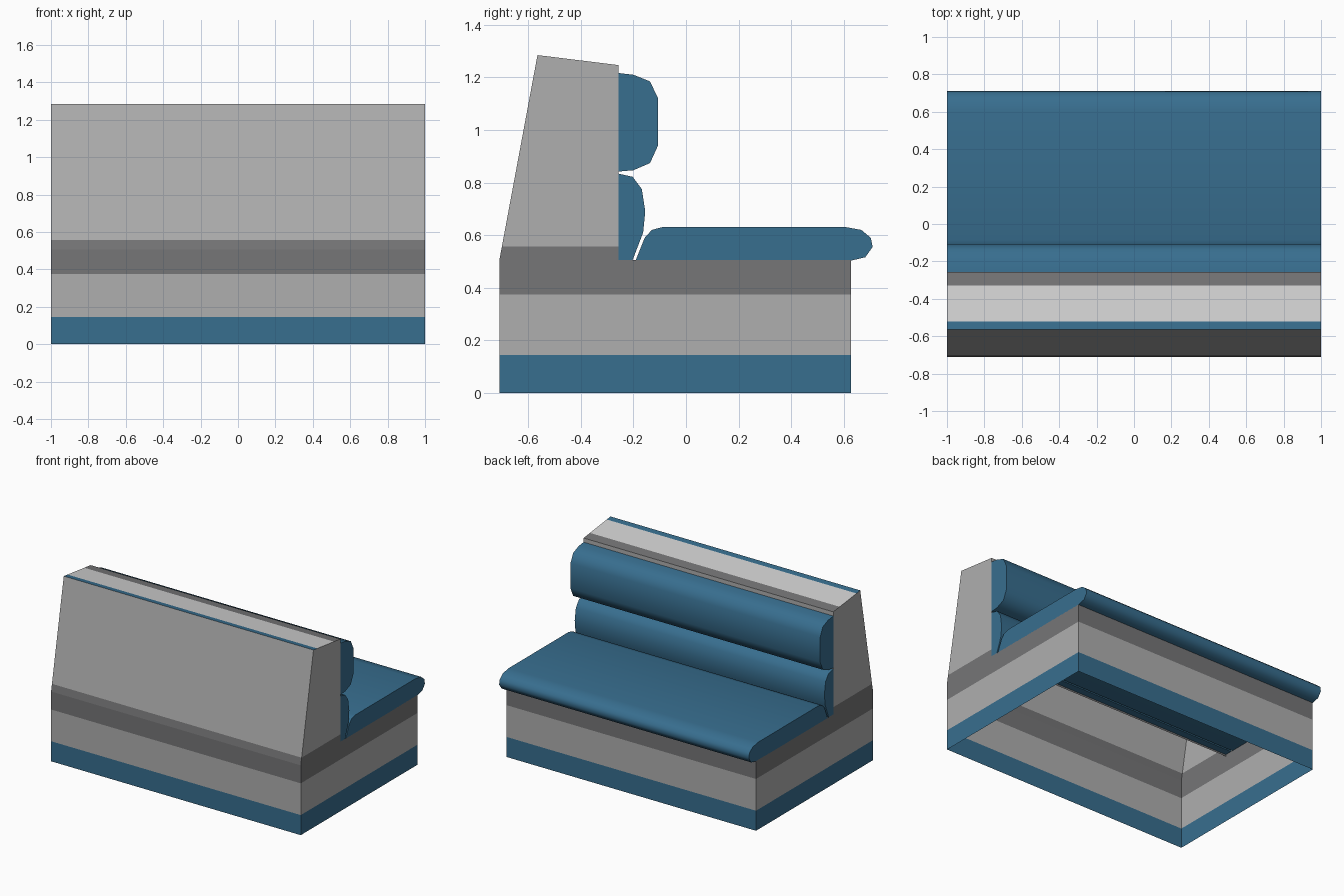
import bpy, bmesh, math

if "Cube" in bpy.data.objects:
    bpy.data.objects.remove(bpy.data.objects["Cube"])


def material(name, r, g, b):
    m = bpy.data.materials.new(name)
    m.diffuse_color = (r, g, b, 1)
    m.use_nodes = True
    m.node_tree.nodes["Principled BSDF"].inputs["Base Color"].default_value = m.diffuse_color
    return m


BLUE = material("blue", 0.039, 0.156, 0.275)
GRAY = material("gray", 0.43, 0.43, 0.43)
DARK = material("dark gray", 0.18, 0.18, 0.185)
LIGHT = material("light gray", 0.65, 0.65, 0.65)
MATS = [BLUE, GRAY, DARK, LIGHT]


def finish(bm, name, mats):
    mesh = bpy.data.meshes.new(name)
    bm.to_mesh(mesh)
    bm.free()
    for m in mats:
        mesh.materials.append(m)
    ob = bpy.data.objects.new(name, mesh)
    bpy.context.collection.objects.link(ob)
    return ob


def cushion(name, profile):
    """Extrude a (y, z) profile across the whole width."""
    bm = bmesh.new()
    a = [bm.verts.new((-1, y, z)) for y, z in profile]
    b = [bm.verts.new((1, y, z)) for y, z in profile]
    n = len(profile)
    for i in range(n):
        j = (i + 1) % n
        bm.faces.new((a[i], a[j], b[j], b[i]))
    bm.faces.new(a)
    bm.faces.new(b[::-1])
    bmesh.ops.recalc_face_normals(bm, faces=bm.faces)
    ob = finish(bm, name, [BLUE])
    bpy.ops.object.select_all(action='DESELECT')
    ob.select_set(True)
    bpy.context.view_layer.objects.active = ob
    bpy.ops.object.shade_smooth_by_angle(angle=math.radians(55))


# Bench shell, open underneath, with horizontal colour bands
BACK_LOW, BACK_TOP, FRONT_TOP = (-0.71, 0.505), (-0.565, 1.285), (-0.257, 1.247)
bm = bmesh.new()


def strip(p, q):
    (y0, z0), (y1, z1) = p, q
    return bm.faces.new([bm.verts.new(c) for c in
                         ((-1, y0, z0), (1, y0, z0), (1, y1, z1), (-1, y1, z1))])


strip((-0.71, 0), BACK_LOW)
strip(BACK_LOW, BACK_TOP)
strip(FRONT_TOP, (-0.257, 0.49))
strip((0.627, 0.505), (0.627, 0))
for s in (-1, 1):
    for poly in (((-0.71, 0), (0.627, 0), (0.627, 0.505), (-0.257, 0.505), BACK_LOW),
                 (BACK_LOW, (-0.257, 0.505), FRONT_TOP, BACK_TOP)):
        pts = poly if s > 0 else poly[::-1]
        bm.faces.new([bm.verts.new((s, y, z)) for y, z in pts])
for z in (0.145, 0.375, 0.557):
    bmesh.ops.bisect_plane(bm, geom=bm.verts[:] + bm.edges[:] + bm.faces[:],
                           plane_co=(0, 0, z), plane_no=(0, 0, 1))
for f in bm.faces:
    z = f.calc_center_median().z
    f.material_index = 0 if z < 0.145 else 2 if 0.375 < z < 0.557 else 1

# Striped top of the backrest
cuts = [-0.565, -0.522, -0.33, -0.257]


def top_z(y):
    return 1.285 - (y + 0.565) * 0.038 / 0.308


for y0, y1, idx in zip(cuts, cuts[1:], (0, 3, 2)):
    strip((y0, top_z(y0)), (y1, top_z(y1))).material_index = idx
bmesh.ops.remove_doubles(bm, verts=bm.verts, dist=0.0005)
finish(bm, "bench_shell", MATS)

# Cushions
cushion("upper_back_cushion", [
    (-0.257, 1.217), (-0.2, 1.21), (-0.137, 1.185), (-0.107, 1.122),
    (-0.107, 0.94), (-0.137, 0.874), (-0.2, 0.847), (-0.257, 0.842)])
cushion("lower_back_cushion", [
    (-0.257, 0.834), (-0.203, 0.822), (-0.168, 0.775), (-0.155, 0.69),
    (-0.163, 0.61), (-0.204, 0.503), (-0.257, 0.503)])
cushion("seat_cushion", [
    (-0.192, 0.503), (-0.157, 0.59), (-0.13, 0.62), (-0.085, 0.632),
    (0.6, 0.632), (0.667, 0.62), (0.703, 0.59), (0.71, 0.555),
    (0.682, 0.516), (0.627, 0.503)])
